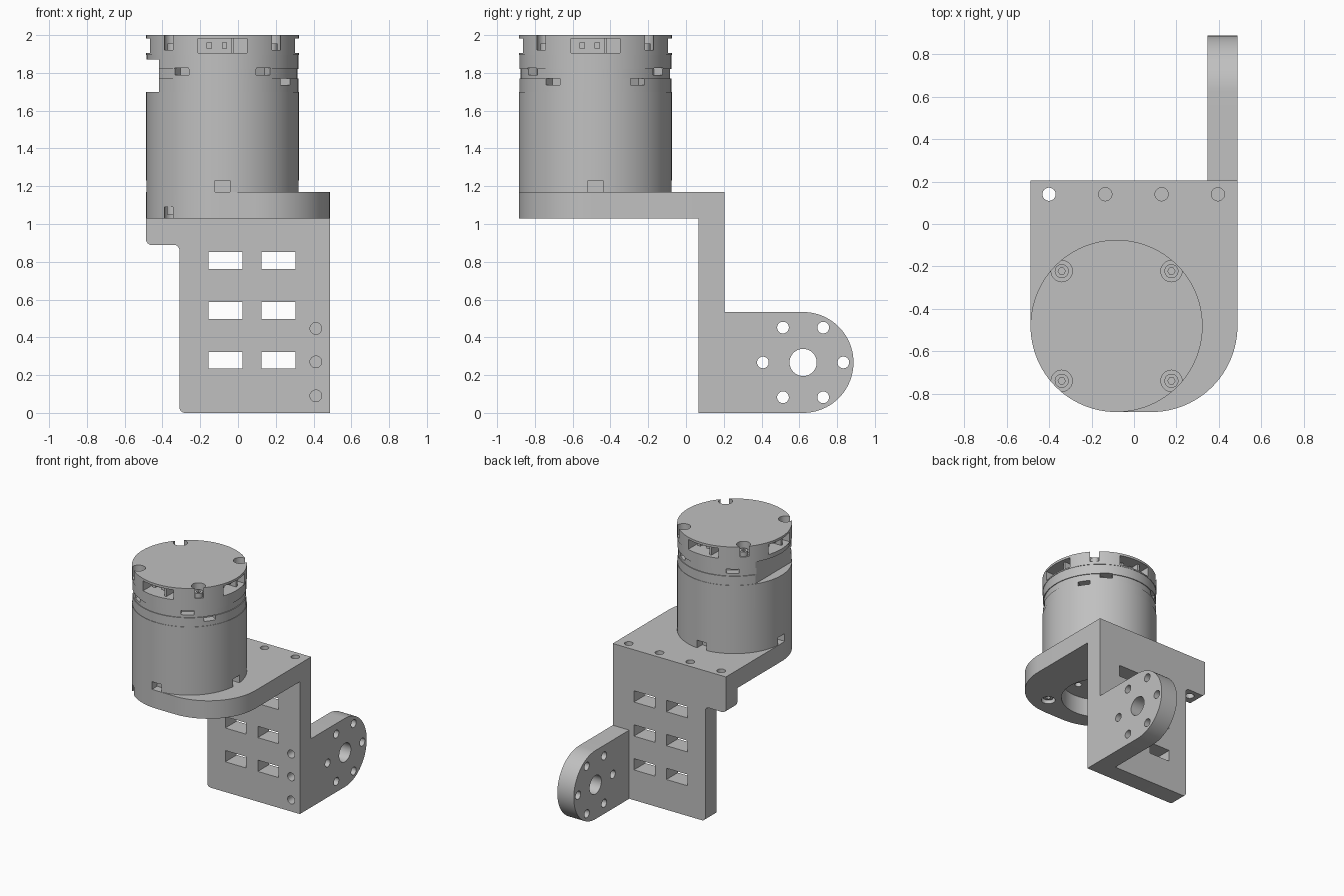
import bpy, bmesh
from math import sin, cos, radians, pi

cube = bpy.data.objects.get("Cube")
if cube:
    bpy.data.objects.remove(cube, do_unlink=True)

GREY = (0.53, 0.53, 0.53, 1)
mat = bpy.data.materials.new("satin grey")
mat.use_nodes = True
mat.diffuse_color = GREY
mat.node_tree.nodes["Principled BSDF"].inputs["Base Color"].default_value = GREY

MX, MY, MR = -0.082, -0.48, 0.405      # motor axis and radius
DIAGONALS = (45, 135, 225, 315)
SIDES = (0, 90, 180, 270)


# ---- helpers: a solid is (outline, axis, low, high) ----
def arc(cx, cy, r, a0, a1, n=24):
    steps = [radians(a0 + (a1 - a0) * i / n) for i in range(n + 1)]
    return [(cx + r * cos(a), cy + r * sin(a)) for a in steps]


def disc(cx, cy, r, axis, lo, hi, n=32):
    return arc(cx, cy, r, 0, 360, n)[:-1], axis, lo, hi


def rect(u0, u1, v0, v1, axis, lo, hi):
    return [(u0, v0), (u1, v0), (u1, v1), (u0, v1)], axis, lo, hi


def polar(angle, r, side=0):
    a = radians(angle)
    return MX + r * cos(a) - side * sin(a), MY + r * sin(a) + side * cos(a)


def radial_box(angle, r0, r1, s0, s1, lo, hi):
    corners = ((r0, s0), (r1, s0), (r1, s1), (r0, s1))
    return [polar(angle, r, s) for r, s in corners], "Z", lo, hi


def place(u, v, w, axis):
    return {"X": (w, u, v), "Y": (u, w, v), "Z": (u, v, w)}[axis]


def finish(name, bm):
    bmesh.ops.recalc_face_normals(bm, faces=bm.faces)
    mesh = bpy.data.meshes.new(name)
    bm.to_mesh(mesh)
    bm.free()
    mesh.materials.append(mat)
    obj = bpy.data.objects.new(name, mesh)
    bpy.context.collection.objects.link(obj)
    return obj


def build(name, *solids):
    bm = bmesh.new()
    for pts, axis, lo, hi in solids:
        ends = [[bm.verts.new(place(u, v, w, axis)) for u, v in pts] for w in (lo, hi)]
        bm.faces.new(ends[0])
        bm.faces.new(ends[1])
        for i in range(len(pts)):
            j = (i + 1) % len(pts)
            bm.faces.new((ends[0][i], ends[0][j], ends[1][j], ends[1][i]))
    return finish(name, bm)


def cut(obj, solids):
    cutter = build("cutter", *solids)
    cutter.hide_render = True
    mod = obj.modifiers.new("cut", "BOOLEAN")
    mod.operation, mod.solver, mod.use_self = "DIFFERENCE", "EXACT", True
    mod.object = cutter
    deps = bpy.context.evaluated_depsgraph_get()
    mesh = bpy.data.meshes.new_from_object(obj.evaluated_get(deps))
    obj.modifiers.clear()
    obj.data = mesh
    bpy.data.objects.remove(cutter, do_unlink=True)


# ---- mounting plate with rounded front ----
BACK, FRONT, EDGE = 0.205, 0.065, 0.487
outline = arc(MX, MY, MR, 180, 270) + arc(-MX, MY, MR, 270, 360)
plate = build("mounting_plate", (outline + [(EDGE, FRONT), (-EDGE, FRONT)], "Z", 1.03, 1.17))
corners = [polar(a, 0.365) for a in DIAGONALS]
cut(plate, [disc(MX, MY, 0.27, "Z", 0.9, 1.3, 64)]
    + [disc(x, y, 0.05, "Z", 0.9, 1.09) for x, y in corners])

# ---- upright with windows and screw holes ----
outline = (arc(-0.28, 0.03, 0.03, 270, 180, 6) + arc(-0.34, 0.86, 0.03, 0, 90, 6)
           + arc(-0.455, 0.92, 0.032, 270, 180, 6)
           + [(-EDGE, 1.17), (EDGE, 1.17), (EDGE, 0)])
upright = build("upright", (outline, "Y", FRONT, BACK))
flange_screws = [disc(0.412, z, 0.031, "Y", 0, 0.32) for z in (0.09, 0.27, 0.447)]
windows = [rect(x, x + 0.18, z, z + 0.088, "Y", 0, 0.3)
           for x in (-0.155, 0.125) for z in (0.235, 0.498, 0.763)]
top_holes = [disc(x, 0.14, 0.031, "Z", lo, 1.3)
             for x, lo in ((-0.4, 0.8), (-0.135, 0.9), (0.13, 0.9), (0.395, 0.9))]
cut(upright, flange_screws + windows + top_holes)

# ---- side flange with ring of holes ----
CY, CZ = 0.62, 0.267
outline = arc(CY, CZ, CZ, -90, 90, 40) + [(BACK, 2 * CZ), (BACK, 0)]
flange = build("side_flange", (outline, "X", 0.345, EDGE))
ring = [disc(CY + 0.213 * cos(i * pi / 3), CZ + 0.213 * sin(i * pi / 3), 0.031, "X", 0.2, 0.6)
        for i in range(6)]
cut(flange, ring + [disc(CY, CZ, 0.072, "X", 0.2, 0.6)] + flange_screws)

# ---- motor: turned body with shallow steps ----
bm = bmesh.new()
profile = [(0, 1.17), (MR, 1.17), (MR, 1.7), (0.402, 1.7), (0.402, 1.77), (0.396, 1.77),
           (0.396, 1.82), (0.402, 1.82), (0.402, 1.895), (0.405, 1.895), (0.405, 2), (0, 2)]
verts = [bm.verts.new((MX + r, MY, z)) for r, z in profile]
edges = [bm.edges.new(pair) for pair in zip(verts, verts[1:])]
bmesh.ops.spin(bm, geom=verts + edges, cent=(MX, MY, 0), axis=(0, 0, 1),
               angle=2 * pi, steps=96, use_merge=True)
bmesh.ops.remove_doubles(bm, verts=bm.verts, dist=0.0005)
motor = finish("motor_body", bm)

vents = [radial_box(a, 0.27, 0.5, -0.13, 0.13, 1.905, 1.982) for a in SIDES]
screw_notches = [disc(x, y, 0.05, "Z", 1.92, 2.1) for x, y in corners]
base_notches = [radial_box(a, 0.34, 0.5, -0.04, 0.04, 1.1, 1.23) for a in SIDES]
upper_slots = [radial_box(a, 0.34, 0.5, -0.045, 0.045, 1.79, 1.825) for a in (57, 123, 237, 303)]
lower_slots = [radial_box(a, 0.34, 0.5, -0.045, 0.045, 1.735, 1.77) for a in (-34, 34)]
cable_slot = [radial_box(180, 0.335, 0.5, -0.3, 0.3, 1.7, 1.87)]
under_holes = [disc(*polar(a, 0.16), 0.025, "Z", 1.1, 1.23) for a in range(0, 360, 60)]
cut(motor, vents + screw_notches + base_notches + upper_slots + lower_slots
    + cable_slot + under_holes + [disc(MX, MY, 0.06, "Z", 1.1, 1.21)])

# ---- small fittings inside the vents and screw recesses ----
for a in SIDES:
    build("vent_rib", radial_box(a, 0.26, 0.37, 0.045, 0.06, 1.9, 1.985))
    build("vent_terminals", *[radial_box(a, 0.26, 0.34, s - 0.014, s + 0.014, 1.93, 1.96)
                              for s in (-0.07, 0.01)])
for x, y in corners:
    head = build("top_screw", disc(x, y, 0.033, "Z", 1.91, 1.955))
    cut(head, [disc(x, y, 0.017, "Z", 1.935, 2, 6)])
    head = build("plate_screw", disc(x, y, 0.036, "Z", 1.05, 1.095))
    cut(head, [disc(x, y, 0.018, "Z", 1, 1.07, 6)])

# ---- smooth curved walls, keep edges crisp ----
bpy.ops.object.select_all(action="DESELECT")
for obj in bpy.context.scene.objects:
    if obj.type == "MESH":
        obj.select_set(True)
        bpy.context.view_layer.objects.active = obj
bpy.ops.object.shade_smooth_by_angle(angle=radians(30))
